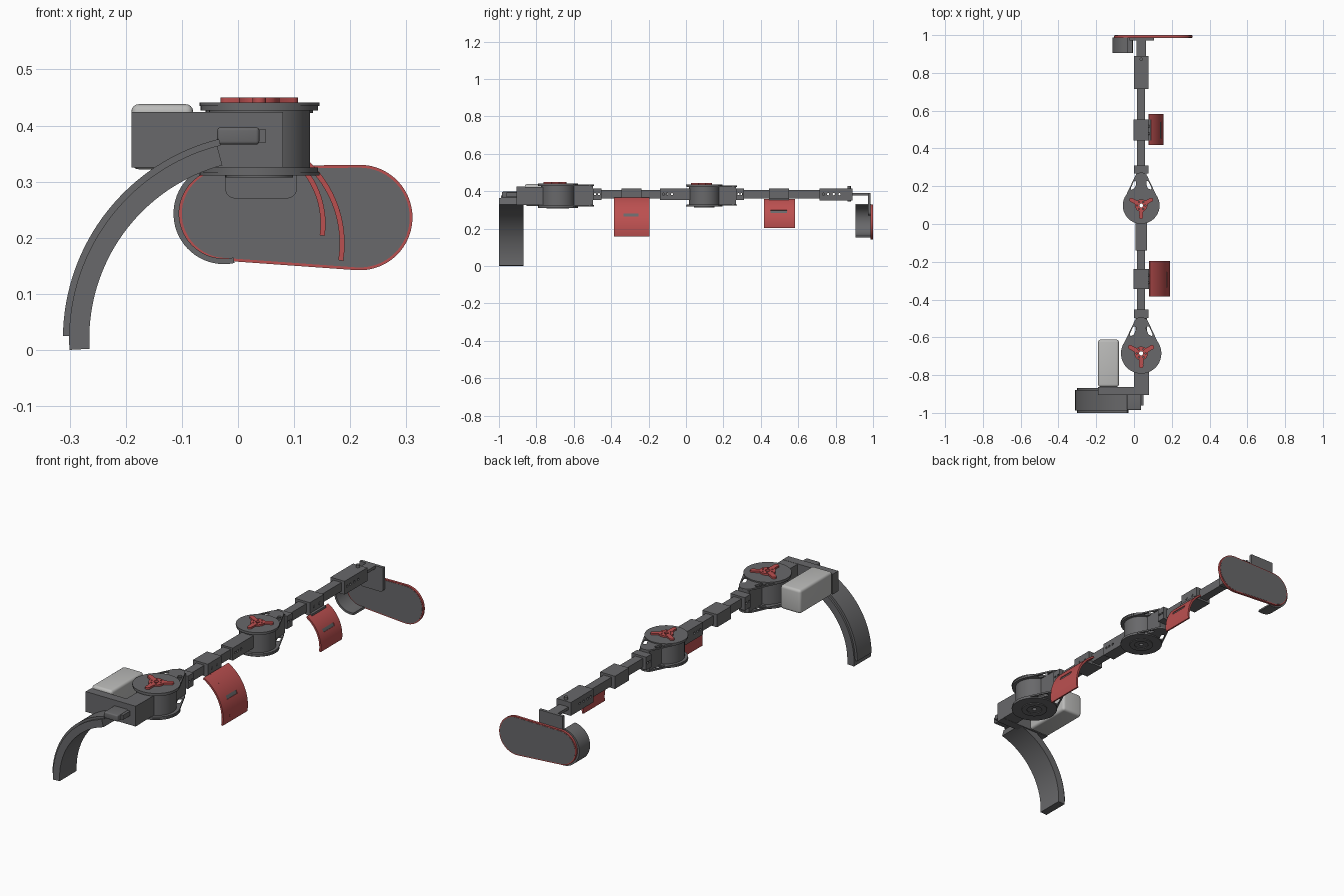
import bpy, bmesh
from math import sin, cos, pi, acos, atan2, hypot, radians

if "Cube" in bpy.data.objects:
    bpy.data.objects.remove(bpy.data.objects["Cube"], do_unlink=True)


def material(name, rgb):
    m = bpy.data.materials.new(name)
    m.use_nodes = True
    m.diffuse_color = (*rgb, 1)
    m.node_tree.nodes["Principled BSDF"].inputs["Base Color"].default_value = (*rgb, 1)
    return m


DARK = material("dark_grey", (0.14, 0.14, 0.145))
RED = material("red", (0.5, 0.08, 0.08))
LIGHT = material("light_grey", (0.5, 0.5, 0.49))
CX, CZ = 0.038, 0.376      # line of the spine


def finish(name, mesh, mat):
    mesh.materials.clear()
    mesh.materials.append(mat)
    mesh.shade_smooth()
    mesh.set_sharp_from_angle(angle=radians(30))
    ob = bpy.data.objects.new(name, mesh)
    bpy.context.collection.objects.link(ob)
    return ob


def box(name, x, y, z, mat=DARK, bevel=0):
    bm = bmesh.new()
    bmesh.ops.create_cube(bm, size=1)
    for v in bm.verts:
        for i, (lo, hi) in enumerate((x, y, z)):
            v.co[i] = lo if v.co[i] < 0 else hi
    if bevel:
        bmesh.ops.bevel(bm, geom=bm.edges[:], offset=bevel, segments=4,
                        profile=0.5, affect='EDGES')
    mesh = bpy.data.meshes.new(name)
    bm.to_mesh(mesh)
    bm.free()
    return finish(name, mesh, mat)


def plate(name, loops, axis, lo, hi, mat=DARK):
    """Extrude a flat outline (first loop) with holes (other loops) along an axis."""
    cu = bpy.data.curves.new(name, 'CURVE')
    cu.dimensions, cu.fill_mode, cu.extrude = '2D', 'BOTH', (hi - lo) / 2
    for loop in loops:
        sp = cu.splines.new('POLY')
        sp.points.add(len(loop) - 1)
        for p, (u, v) in zip(sp.points, loop):
            p.co = (u, v, 0, 1)
        sp.use_cyclic_u = True
    tmp = bpy.data.objects.new(name, cu)
    bpy.context.collection.objects.link(tmp)
    mesh = bpy.data.meshes.new_from_object(
        tmp.evaluated_get(bpy.context.evaluated_depsgraph_get()))
    bpy.data.objects.remove(tmp)
    bpy.data.curves.remove(cu)
    bm = bmesh.new()
    bm.from_mesh(mesh)
    for v in bm.verts:
        a, b, c = v.co
        c += (lo + hi) / 2
        v.co = {'x': (c, a, b), 'y': (a, c, b), 'z': (a, b, c)}[axis]
    bmesh.ops.remove_doubles(bm, verts=bm.verts, dist=1e-5)
    bmesh.ops.recalc_face_normals(bm, faces=bm.faces)
    bm.to_mesh(mesh)
    bm.free()
    return finish(name, mesh, mat)


def arc(c, r, a0, a1, n=24):
    return [(c[0] + r * cos(a0 + (a1 - a0) * i / n),
             c[1] + r * sin(a0 + (a1 - a0) * i / n)) for i in range(n + 1)]


def circle(x, y, r, n=40):
    return arc((x, y), r, 0, 2 * pi, n)[:-1]


def hull(c1, r1, c2, r2):
    """Two circles joined by their outer tangents."""
    dx, dy = c2[0] - c1[0], c2[1] - c1[1]
    a, b = atan2(dy, dx), acos((r1 - r2) / hypot(dx, dy))
    return arc(c1, r1, a + b, a + 2 * pi - b, 40) + arc(c2, r2, a - b, a + b, 28)


def band(c, r0, r1, a0, a1):
    a0, a1 = radians(a0), radians(a1)
    return arc(c, r1, a0, a1, 32) + arc(c, r0, a1, a0, 32)


def rect(u, v):
    return [(u[0], v[0]), (u[1], v[0]), (u[1], v[1]), (u[0], v[1])]


def drilled_block(name, x, y, z, holes):
    plate(name, [rect(y, z)] + [circle(h, CZ + 0.008, 0.006, 12) for h in holes],
          'x', *x)


def joint(tag, cy, s):
    """Round motor joint with teardrop plates above and below."""
    def at(x, y):
        return CX + x * s, cy + y * s

    def disc(r):
        return circle(CX, cy, r * s)

    def put(name, loops, lo, hi, mat=DARK):
        plate(f"{tag}_{name}", loops, 'z', CZ + lo * s, CZ + hi * s, mat)

    bore = disc(0.011)
    put("drum", [disc(0.09), bore], -0.052, 0.052)
    tear = [hull(at(0, 0), 0.105 * s, at(0, 0.152), 0.04 * s), bore]
    for sx in (-1, 1):
        tear.append(hull(at(sx * 0.05, 0.1), 0.0101 * s, at(sx * 0.036, 0.132), 0.01 * s))
    put("upper_plate", tear, 0.051, 0.059)
    put("lower_plate", tear, -0.059, -0.051)
    put("upper_disc", [disc(0.107), bore], 0.059, 0.065)
    put("lower_disc", [disc(0.107), bore], -0.065, -0.059)
    put("lower_ring", [disc(0.06), disc(0.035)], -0.069, -0.065)
    # three-armed hub
    star = []
    for k in range(3):
        a = radians(30 + 120 * k)
        star += arc(at(0, 0), 0.036 * s, a - 0.85, a - 0.35, 6)
        tip = at(0.066 * cos(a), 0.066 * sin(a))
        star += arc(tip, 0.012 * s, a - 2, a + 2, 12)
        star += arc(at(0, 0), 0.036 * s, a + 0.35, a + 0.85, 6)
    holes = [circle(*at(0.024 * cos(k * pi / 3), 0.024 * sin(k * pi / 3)), 0.004 * s, 10)
             for k in range(6)]
    put("hub", [star, bore] + holes, 0.065, 0.074, RED)
    # clevis and socket for the next rail
    box(f"{tag}_clevis", (CX - 0.03 * s, CX + 0.03 * s), (cy + 0.085 * s, cy + 0.187 * s),
        (CZ - 0.051 * s, CZ + 0.051 * s))
    y0, y1 = cy + 0.187 * s, cy + 0.232 * s
    drilled_block(f"{tag}_socket", (CX - 0.039, CX + 0.039), (y0, y1), (0.352, 0.415),
                  [y0 + 0.012, y1 - 0.012])


joint("front_joint", -0.685, 1.0)
joint("rear_joint", 0.098, 0.91)

# Spine rails and their end blocks
for tag, y in (("front", (-0.46, -0.1)), ("rear", (0.3, 0.75))):
    box(f"{tag}_rail", (CX - 0.021, CX + 0.021), y, (0.362, 0.405))
drilled_block("middle_socket", (CX - 0.031, CX + 0.031), (-0.14, 0.03), (0.352, 0.413),
              [-0.12, -0.1, -0.075])
drilled_block("tail_socket", (CX - 0.038, CX + 0.038), (0.715, 0.89), (0.35, 0.415),
              [0.735, 0.76, 0.79, 0.82])


def cuff(tag, y, slide, c, r, a0, a1, slot, slot_y):
    """Slider on the rail with a curved, slotted side pad."""
    box(f"{tag}_slider", (CX - 0.04, CX + 0.04), slide, (0.353, 0.415))
    box(f"{tag}_pad_bracket", (0.06, 0.09), slide, (0.35, 0.362))
    for sx in (-0.02, 0.02):
        ym = sum(slide) / 2 + sx
        plate(f"{tag}_slider_screw", [circle(ym, 0.384, 0.007, 16)], 'x', 0.07, 0.081)
    full = band(c, r - 0.009, r, a0, a1)
    plate(f"{tag}_pad_front", [full], 'y', y[0], slot_y[0], RED)
    plate(f"{tag}_pad_back", [full], 'y', slot_y[1], y[1], RED)
    plate(f"{tag}_pad_lower", [band(c, r - 0.009, r, a0, slot[0])], 'y', *slot_y, RED)
    plate(f"{tag}_pad_upper", [band(c, r - 0.009, r, slot[1], a1)], 'y', *slot_y, RED)
    plate(f"{tag}_pad_slot", [band(c, r - 0.007, r - 0.003, *slot)], 'y', *slot_y)


cuff("front", (-0.385, -0.195), (-0.345, -0.237), (-0.01, 0.19), 0.2, -9, 62,
     (22, 27), (-0.335, -0.255))
cuff("rear", (0.418, 0.583), (0.443, 0.552), (0.0, 0.225), 0.156, -8, 59,
     (22, 28), (0.453, 0.54))

# Shoulder block, motor arm and battery case
box("shoulder_block", (-0.19, 0.08), (-0.905, -0.862), (0.325, 0.424))
box("joint_arm", (0.0, 0.08), (-0.875, -0.74), (0.326, 0.423))
box("battery_case", (-0.19, -0.08), (-0.862, -0.612), (0.322, 0.438), LIGHT, 0.013)

# Curved shoulder brace
brace_c = (0.055, 0.02)
plate("brace_body", [band(brace_c, 0.32, 0.356, 105, 183.2)], 'y', -1.0, -0.868)
plate("brace_cover", [band(brace_c, 0.355, 0.367, 104, 179.2)], 'y', -0.988, -0.878)
box("brace_connector", (-0.037, 0.038), (-0.985, -0.9), (0.366, 0.397), bevel=0.006)
box("brace_connector_tip", (0.036, 0.05), (-0.96, -0.9), (0.37, 0.393))

# Tail bracket with hinge pin
box("tail_tongue", (CX - 0.025, CX + 0.025), (0.885, 0.98), (0.376, 0.39))
plate("tail_pin", [circle(CX, 0.872, 0.009, 16)], 'z', 0.345, 0.428)
low = [(-0.023, 0.39)] + arc((-0.005, 0.288), 0.018, pi, 1.5 * pi, 6) \
    + arc((0.087, 0.288), 0.018, 1.5 * pi, 2 * pi, 6) + [(0.105, 0.39)]
plate("tail_bracket", [low], 'y', 0.972, 0.987)

# Paddle with a red rim, and its strap
for name, inset, y, mat in (("paddle_rim", 0, (0.987, 0.999), RED),
                            ("paddle_faces", 0.005, (0.986, 1.0), DARK)):
    plate(name, [hull((-0.021, 0.243), 0.084 - inset, (0.217, 0.236), 0.094 - inset)],
          'y', *y, mat)
plate("paddle_strap", [band((-0.025, 0.243), 0.08, 0.09, 95, 282)], 'y', 0.905, 0.988)
